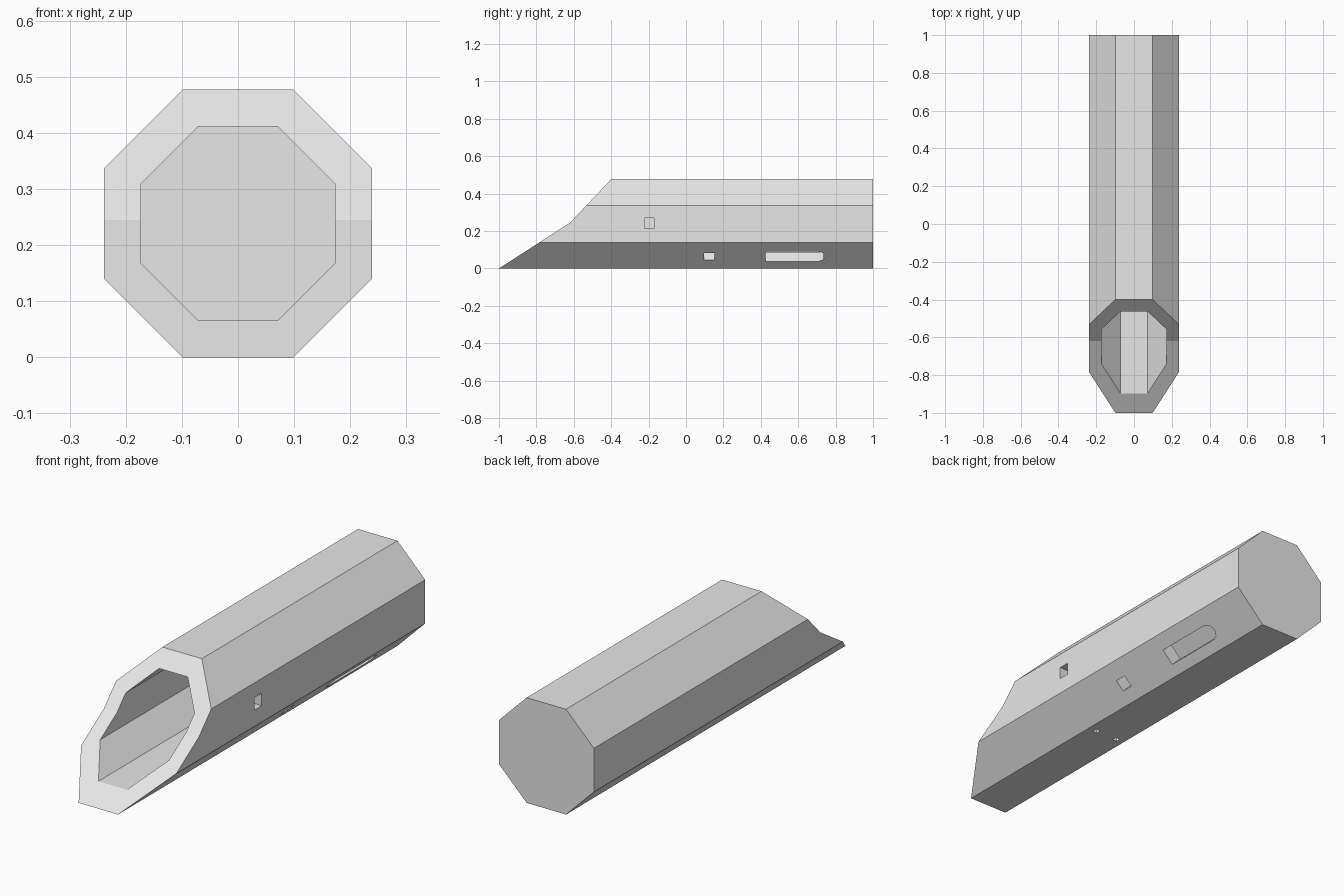
import bpy, bmesh, math
from mathutils import Vector

if "Cube" in bpy.data.objects:
    bpy.data.objects.remove(bpy.data.objects["Cube"])

R = 0.2385             # distance from axis to each flat of the tube
WALL = 0.066           # wall thickness
CZ = R                 # height of the tube axis
HALF = R * math.tan(math.pi / 8)   # half the width of one flat

grey = bpy.data.materials.new("plain grey")
grey.diffuse_color = (0.8, 0.8, 0.8, 1)
grey.use_nodes = True
grey.node_tree.nodes["Principled BSDF"].inputs["Base Color"].default_value = grey.diffuse_color


def prism(name, points, sweep):
    """Solid made by sweeping a flat polygon along a vector."""
    bm = bmesh.new()
    face = bm.faces.new([bm.verts.new(p) for p in points])
    out = bmesh.ops.extrude_face_region(bm, geom=[face])
    verts = [g for g in out["geom"] if isinstance(g, bmesh.types.BMVert)]
    bmesh.ops.translate(bm, verts=verts, vec=Vector(sweep))
    bmesh.ops.recalc_face_normals(bm, faces=bm.faces)
    mesh = bpy.data.meshes.new(name)
    bm.to_mesh(mesh)
    bm.free()
    obj = bpy.data.objects.new(name, mesh)
    bpy.context.collection.objects.link(obj)
    mesh.materials.append(grey)
    return obj


def octagon(apothem, y):
    r = apothem / math.cos(math.pi / 8)
    angles = [math.pi / 8 + i * math.pi / 4 for i in range(8)]
    return [(r * math.cos(a), y, CZ + r * math.sin(a)) for a in angles]


def cut(target, cutter):
    cutter.hide_render = True
    mod = target.modifiers.new("cut", 'BOOLEAN')
    mod.operation = 'DIFFERENCE'
    mod.solver = 'EXACT'
    mod.object = cutter
    bpy.context.view_layer.objects.active = target
    bpy.ops.object.modifier_apply(modifier=mod.name)
    bpy.data.objects.remove(cutter, do_unlink=True)


# Closed-back octagonal tube
tube = prism("tube_body", octagon(R, -1.1), (0, 2.1, 0))
cut(tube, prism("bore", octagon(R - WALL, -1.3), (0, 2.3 - WALL, 0)))

# Slanted mouth with two slopes
mouth = [(-1.2, -0.129), (-1, 0), (-0.62, 0.2445), (-0.40, 2 * R),
         (-0.305, 0.577), (-1.2, 0.577)]
cut(tube, prism("mouth_cutter", [(-0.5, y, z) for y, z in mouth], (1, 0, 0)))

# Square window in the right wall
window = [(-0.222, 0.214), (-0.171, 0.214), (-0.171, 0.27), (-0.222, 0.27)]
cut(tube, prism("window_cutter", [(R + 0.05, y, z) for y, z in window],
                (-0.15, 0, 0)))

# Openings in the lower right slanted wall: a small square and a round-ended slot
n = Vector((1, 0, -1)).normalized()
square = [(0.096, 0.045), (0.152, 0.045), (0.152, 0.083), (0.096, 0.083)]
slot = [(0.425, 0.0375)]
for i in range(5):
    a = math.radians(-90 + 45 * i)
    slot.append((0.707 + 0.038 * math.cos(a), 0.064 + 0.0265 * math.sin(a)))
slot.append((0.425, 0.0905))
for label, shape in (("button_hole", square), ("slot", slot)):
    pts = [Vector((HALF + z, y, z)) + n * 0.03 for y, z in shape]
    cut(tube, prism(label + "_cutter", pts, -n * 0.13))

# Two pin holes through the floor
for x in (-0.057, 0.057):
    s = 0.012
    pts = [(x + dx * s, -0.19 + dy * s, -0.05)
           for dx, dy in ((-1, -1), (1, -1), (1, 1), (-1, 1))]
    cut(tube, prism("pin_hole_cutter", pts, (0, 0, 0.15)))
